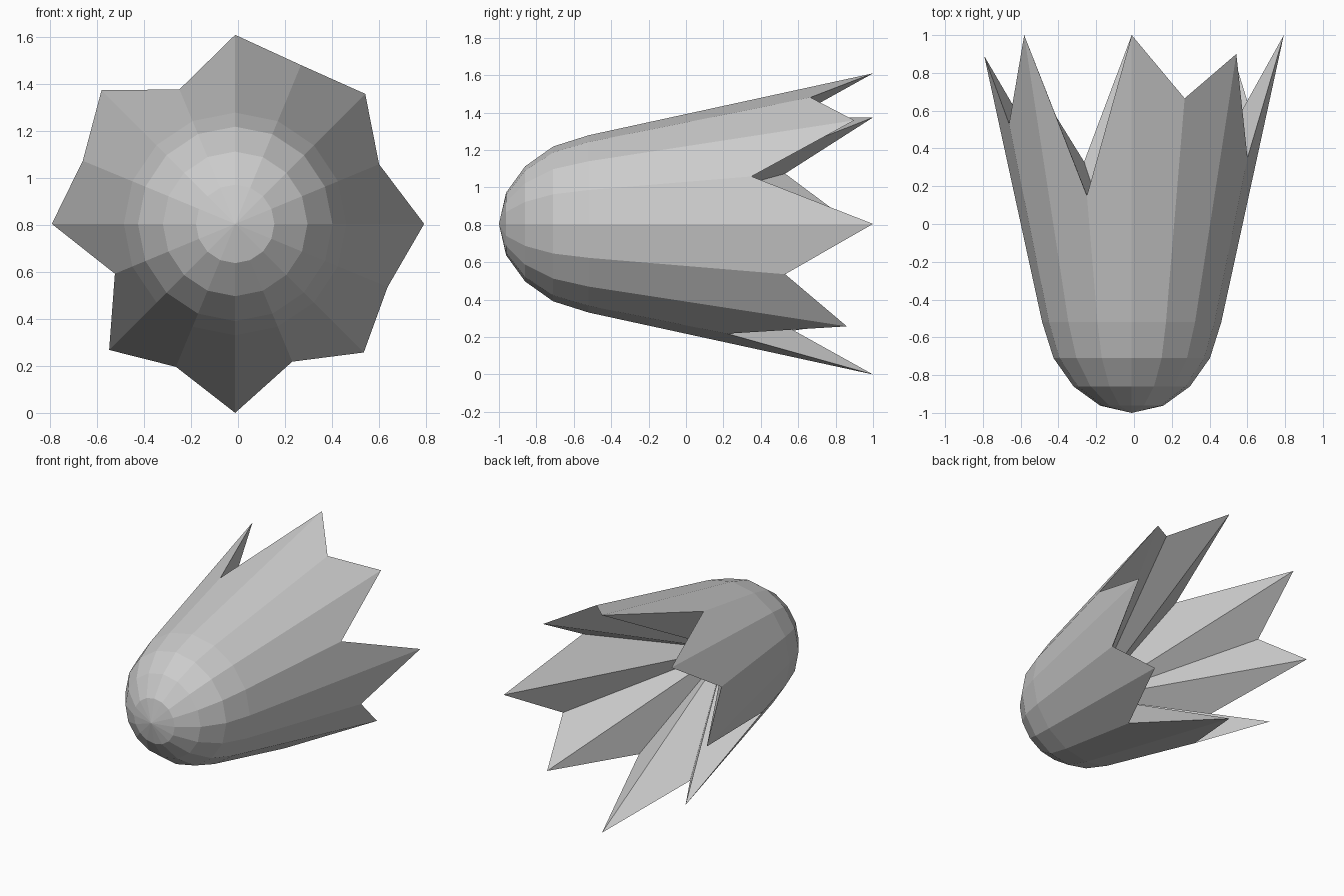
import bpy, bmesh, math

if "Cube" in bpy.data.objects:
    bpy.data.objects.remove(bpy.data.objects["Cube"])

CX, CZ, N = -0.012, 0.805, 16
# Nose profile: (y, radius)
NOSE = [(-0.962, 0.167), (-0.86, 0.308), (-0.71, 0.414), (-0.52, 0.474)]
# Rim y, counter-clockwise in the front view from +x: tip, valley, tip, valley...
RIM = [1.0, 0.35, 0.9, 0.665, 1.0, 0.15, 1.0, 0.53,
       0.89, -0.15, 0.79, 0.33, 1.0, 0.22, 0.86, 0.53]
INNER_Y = -0.45


def cone_radius(y):
    return 0.474 + (0.805 - 0.474) * (y + 0.52) / 1.52


bm = bmesh.new()


def point(i, y, r):
    a = 2 * math.pi * i / N
    return bm.verts.new((CX + r * math.cos(a), y, CZ + r * math.sin(a)))


# Rounded nose rings and ragged rim
apex = bm.verts.new((CX, -1, CZ))
rings = [[point(i, y, r) for i in range(N)] for y, r in NOSE]
rings.append([point(i, y, cone_radius(y)) for i, y in enumerate(RIM)])
hollow = bm.verts.new((CX, INNER_Y, CZ))

inner = []
for i in range(N):
    j = (i + 1) % N
    bm.faces.new((apex, rings[0][i], rings[0][j]))
    for a, b in zip(rings, rings[1:]):
        bm.faces.new((a[i], b[i], b[j], a[j]))
    # Hollow inside: fan from the rim down to a point on the axis
    inner.append(bm.faces.new((rings[-1][i], hollow, rings[-1][j])))

bmesh.ops.recalc_face_normals(bm, faces=bm.faces[:])
# Inside is smooth except at strong folds; outside is flat
for f in inner:
    f.smooth = True
    for e in f.edges:
        e.smooth = e.calc_face_angle(0) < math.radians(30)

mesh = bpy.data.meshes.new("ragged_shell")
bm.to_mesh(mesh)
bm.free()
obj = bpy.data.objects.new("ragged_shell", mesh)
bpy.context.collection.objects.link(obj)
